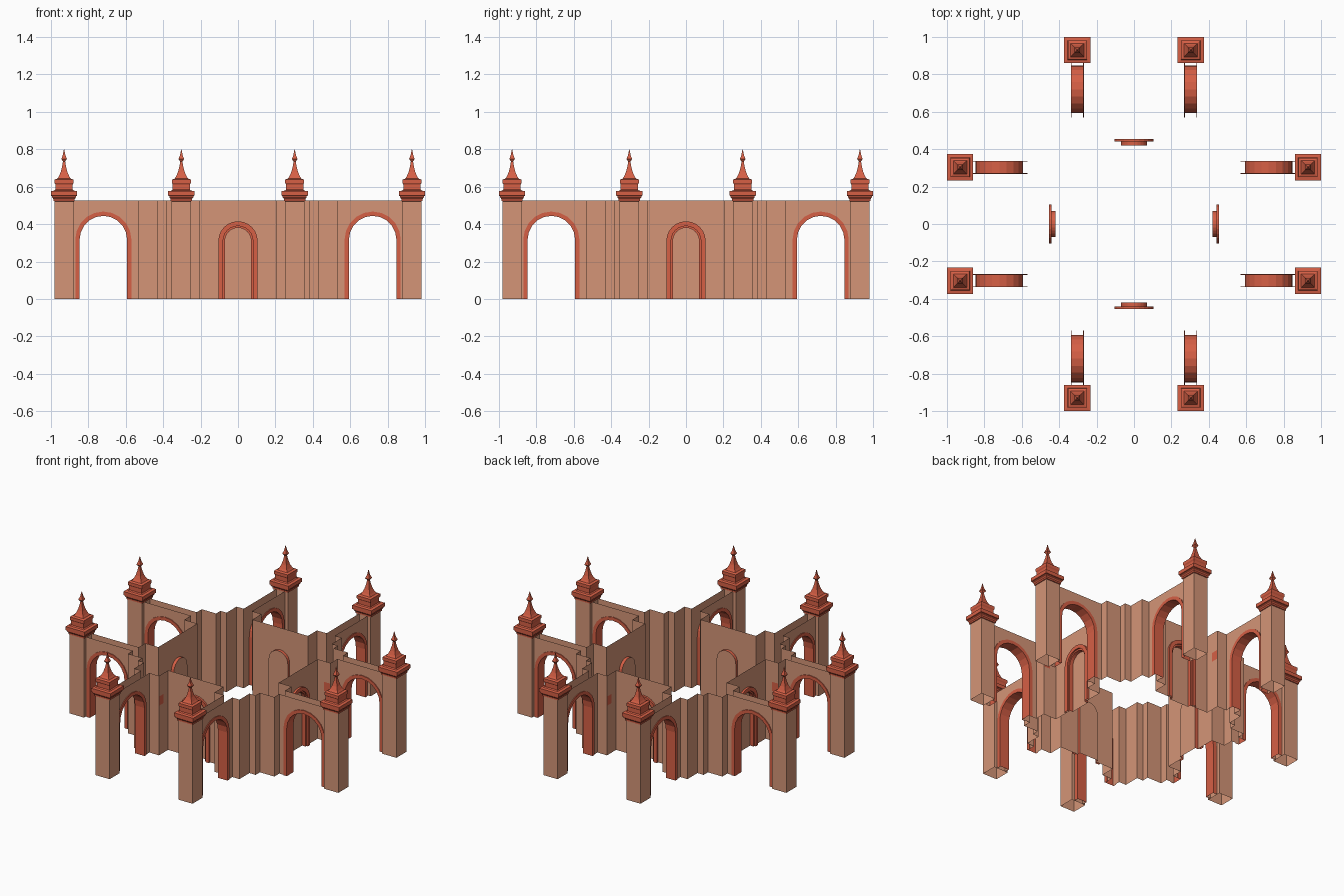
import bpy, bmesh, math
from mathutils import Matrix, Vector

cube = bpy.data.objects.get("Cube")
if cube:
    bpy.data.objects.remove(cube, do_unlink=True)


def material(name, rgb):
    m = bpy.data.materials.new(name)
    m.use_nodes = True
    m.diffuse_color = (*rgb, 1)
    m.node_tree.nodes["Principled BSDF"].inputs["Base Color"].default_value = (*rgb, 1)
    return m


STONE = material("pale sandstone", (0.66, 0.30, 0.185))
TRIM = material("terracotta trim", (0.67, 0.115, 0.06))

ARM_X, ARM_HALF, ARCH_D, PILLAR_D = 0.303, 0.03, 0.72, 0.93
WALL_TOP, STEP_D, FRONT_D = 0.525, 0.535, 0.44


def build(name, faces, mat, mirrored=True):
    """Repeat the faces of one bay around four sides, optionally mirrored."""
    bm = bmesh.new()
    for quarter in range(4):
        turn = Matrix.Rotation(quarter * math.pi / 2, 3, 'Z')
        for side in ((1, -1) if mirrored else (1,)):
            for face in faces:
                pts = [turn @ Vector((x * side, -d, z)) for x, d, z in face]
                bm.faces.new([bm.verts.new(p) for p in pts])
    bmesh.ops.remove_doubles(bm, verts=bm.verts[:], dist=0.0005)
    bmesh.ops.recalc_face_normals(bm, faces=bm.faces[:])
    mesh = bpy.data.meshes.new(name)
    bm.to_mesh(mesh)
    bm.free()
    mesh.materials.append(mat)
    obj = bpy.data.objects.new(name, mesh)
    bpy.context.collection.objects.link(obj)
    return obj


def arch(centre, half, spring, segments=10):
    """Outline of a round arch standing on the ground, as (u, z)."""
    arc = [(centre - half * math.cos(math.pi * i / segments),
            spring + half * math.sin(math.pi * i / segments)) for i in range(segments + 1)]
    return [(centre - half, 0)] + arc + [(centre + half, 0)]


def strip(a, b):
    """Quads joining two point rows."""
    return [[a[i], a[i + 1], b[i + 1], b[i]] for i in range(len(a) - 1)]


def upright(path):
    """Vertical sheet along a plan path."""
    return strip([(x, d, 0) for x, d in path], [(x, d, WALL_TOP) for x, d in path])


def along_arm(x, outline):
    return [(x, u, z) for u, z in outline]


def along_front(d, outline):
    return [(u, d, z) for u, z in outline]


def band(place, inner, outer, back, front):
    """Raised moulding between two arch outlines."""
    ib, ob = place(back, inner), place(back, outer)
    i_f, o_f = place(front, inner), place(front, outer)
    return strip(i_f, o_f) + strip(ob, o_f) + strip(ib, i_f)


def square(h, z):
    return [(ARM_X + sx * h, PILLAR_D + sy * h, z)
            for sx, sy in ((-1, -1), (1, -1), (1, 1), (-1, 1), (-1, -1))]


# Arm walls, each pierced by a tall arch
opening, surround = arch(ARCH_D, 0.127, 0.317), arch(ARCH_D, 0.15, 0.317)
inner_x, outer_x = ARM_X - ARM_HALF, ARM_X + ARM_HALF
end_d = PILLAR_D - 0.052
panel = [(STEP_D, WALL_TOP), (STEP_D, 0)] + opening + [(end_d, 0), (end_d, WALL_TOP)]
build("arm_walls", [along_arm(x, panel) for x in (inner_x, outer_x)], STONE)

# Arch soffits and raised surrounds
build("arm_arch_soffits", strip(along_arm(inner_x, opening), along_arm(outer_x, opening)), TRIM)
build("arm_arch_surrounds",
      band(along_arm, opening, surround, inner_x, inner_x - 0.005)
      + band(along_arm, opening, surround, outer_x, outer_x + 0.005), TRIM)

# Stepped walls in the outer corners and at the sides of the recessed fronts
build("corner_walls", upright([(outer_x, STEP_D), (0.385, STEP_D), (0.385, 0.43), (0.43, 0.43)]), STONE)
build("return_walls", upright([(inner_x, STEP_D), (0.203, STEP_D), (0.203, FRONT_D)]), STONE)

# Small marker plates on the return walls
build("return_plates", [[(0.2, 0.49, 0.33), (0.2, 0.533, 0.33),
                         (0.2, 0.533, 0.39), (0.2, 0.49, 0.39)]], TRIM)

# Recessed fronts with blind doorways
door, ring_in, ring_out = (arch(0, r, 0.31, 12) for r in (0.07, 0.08, 0.105))
front = [(-0.203, WALL_TOP), (-0.203, 0)] + door + [(0.203, 0), (0.203, WALL_TOP)]
build("front_walls", [along_front(FRONT_D, front)], STONE, False)
build("door_panels", [along_front(0.42, door)], STONE, False)
build("door_reveals", strip(along_front(FRONT_D + 0.004, door), along_front(0.42, door))
      + strip(along_front(FRONT_D + 0.004, door), along_front(FRONT_D + 0.004, ring_in)), TRIM, False)
build("door_surrounds", band(along_front, ring_in, ring_out, FRONT_D, FRONT_D + 0.014), TRIM, False)

# Pillars, open underneath
build("pillar_shafts", strip(square(0.052, 0), square(0.052, WALL_TOP)), STONE)

# Square moulded caps with concave spires, as half width and height
cap = [(0.052, 0.522), (0.057, 0.524), (0.057, 0.534), (0.064, 0.543), (0.064, 0.55),
       (0.07, 0.552), (0.07, 0.576), (0.052, 0.579), (0.046, 0.585), (0.046, 0.612),
       (0.051, 0.62), (0.051, 0.638), (0.036, 0.643), (0.028, 0.655), (0.018, 0.678),
       (0.01, 0.71), (0.006, 0.735), (0.015, 0.748), (0.007, 0.768), (0.001, 0.8)]
rows = [square(h, z) for h, z in cap]
cap_faces = [q for a, b in zip(rows, rows[1:]) for q in strip(a, b)]
build("pillar_caps", cap_faces + [rows[-1][:4]], TRIM)
